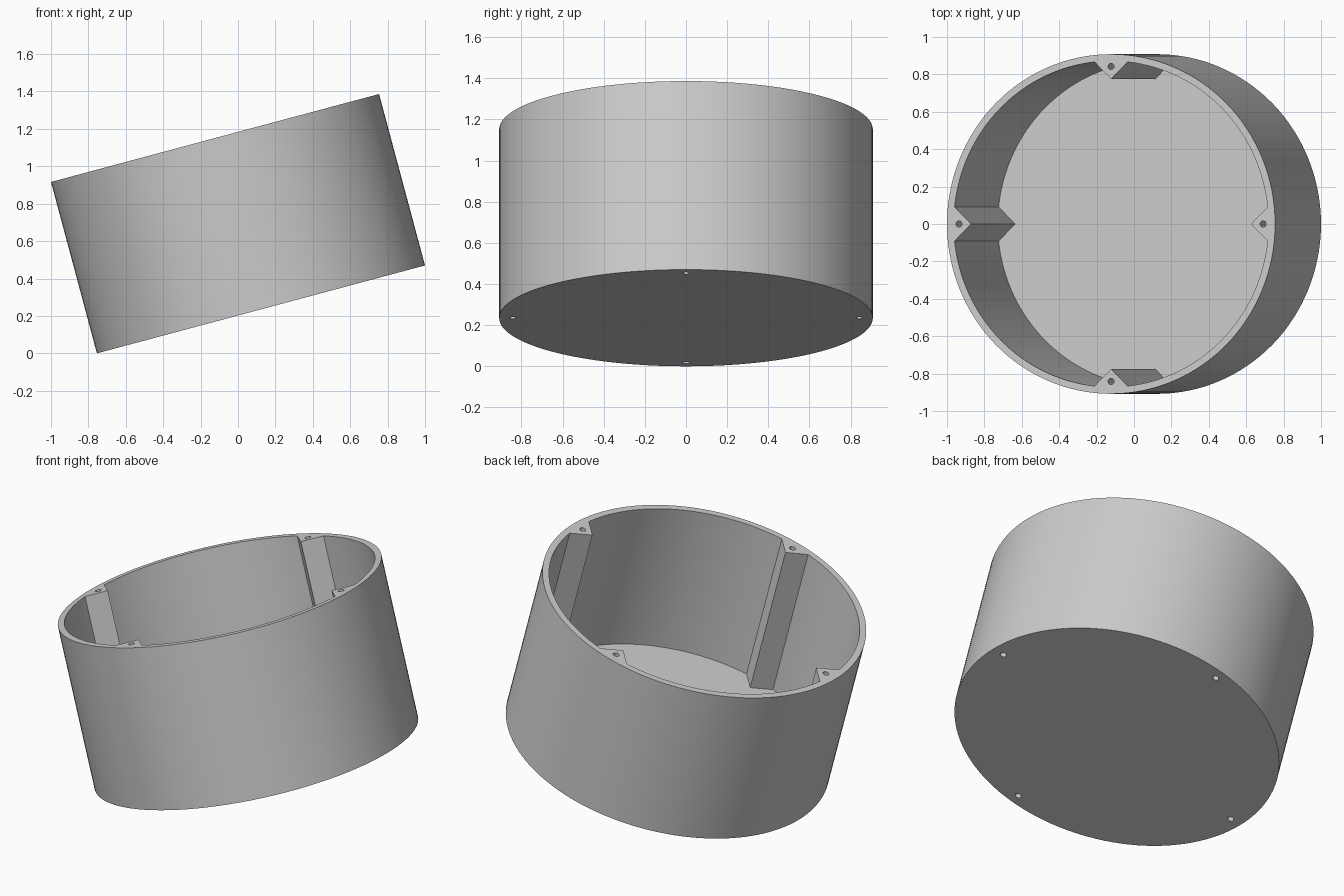
import bpy
import bmesh
from math import sin, cos, pi, radians

RADIUS, HEIGHT, WALL = 0.908, 0.9485, 0.037
INNER = RADIUS - WALL
RIB_TIP, HOLE_AT, HOLE_R = 0.775, 0.842, 0.017
TILT = radians(15)
SEGMENTS = 128

cube = bpy.data.objects.get("Cube")
if cube:
    bpy.data.objects.remove(cube, do_unlink=True)

grey = bpy.data.materials.new("plain grey")
grey.use_nodes = True
colour = (0.6, 0.6, 0.6, 1)
grey.diffuse_color = colour
grey.node_tree.nodes["Principled BSDF"].inputs["Base Color"].default_value = colour


def circle(radius, count, cx=0, cy=0):
    return [(cx + radius * cos(2 * pi * i / count), cy + radius * sin(2 * pi * i / count))
            for i in range(count)]


def add_prism(bm, outline, bottom, top):
    """Closed prism from a counter-clockwise outline."""
    low = [bm.verts.new((x, y, bottom)) for x, y in outline]
    high = [bm.verts.new((x, y, top)) for x, y in outline]
    bm.faces.new(low[::-1])
    bm.faces.new(high)
    for i in range(len(low)):
        j = (i + 1) % len(low)
        bm.faces.new((low[i], low[j], high[j], high[i]))


def make_object(name, bm):
    mesh = bpy.data.meshes.new(name)
    bm.to_mesh(mesh)
    bm.free()
    mesh.materials.append(grey)
    obj = bpy.data.objects.new(name, mesh)
    bpy.context.collection.objects.link(obj)
    return obj


def cavity_outline():
    """Inner circle notched by a right-angled rib at each quarter turn."""
    # Half height of the rib where its 45 degree sides meet the inner wall
    half = (-RIB_TIP + (2 * INNER ** 2 - RIB_TIP ** 2) ** 0.5) / 2
    corner = (RIB_TIP + half, half)
    steps = SEGMENTS // 4
    start = math_angle = pi / 4 - abs(pi / 4 - half / INNER)
    points = []
    for quarter in range(4):
        turn = quarter * pi / 2
        local = [(RIB_TIP, 0), corner]
        local += [(INNER * cos(a), INNER * sin(a))
                  for a in (start + (pi / 2 - 2 * start) * i / steps for i in range(1, steps))]
        local.append((corner[1], corner[0]))
        points += [(x * cos(turn) - y * sin(turn), x * sin(turn) + y * cos(turn))
                   for x, y in local]
    return points


# Solid drum
bm = bmesh.new()
add_prism(bm, circle(RADIUS, SEGMENTS), -HEIGHT / 2, HEIGHT / 2)
drum = make_object("round_housing", bm)

# Cavity with ribs left standing, plus a through hole along each rib
bm = bmesh.new()
add_prism(bm, cavity_outline(), -HEIGHT / 2 + WALL, HEIGHT)
for q in range(4):
    a = q * pi / 2
    add_prism(bm, circle(HOLE_R, 24, HOLE_AT * cos(a), HOLE_AT * sin(a)), -HEIGHT, HEIGHT)
cutter = make_object("cavity_cutter", bm)
cutter.hide_render = True

cut = drum.modifiers.new("cavity", "BOOLEAN")
cut.operation = "DIFFERENCE"
cut.solver = "EXACT"
cut.use_self = True
cut.object = cutter

bpy.ops.object.select_all(action="DESELECT")
bpy.context.view_layer.objects.active = drum
drum.select_set(True)
bpy.ops.object.modifier_apply(modifier=cut.name)
bpy.data.objects.remove(cutter, do_unlink=True)
bpy.ops.object.shade_smooth_by_angle(angle=radians(30))

# Lean the housing so its lowest rim point rests on the ground
drum.rotation_euler.y = -TILT
drum.location.z = RADIUS * sin(TILT) + HEIGHT / 2 * cos(TILT)
